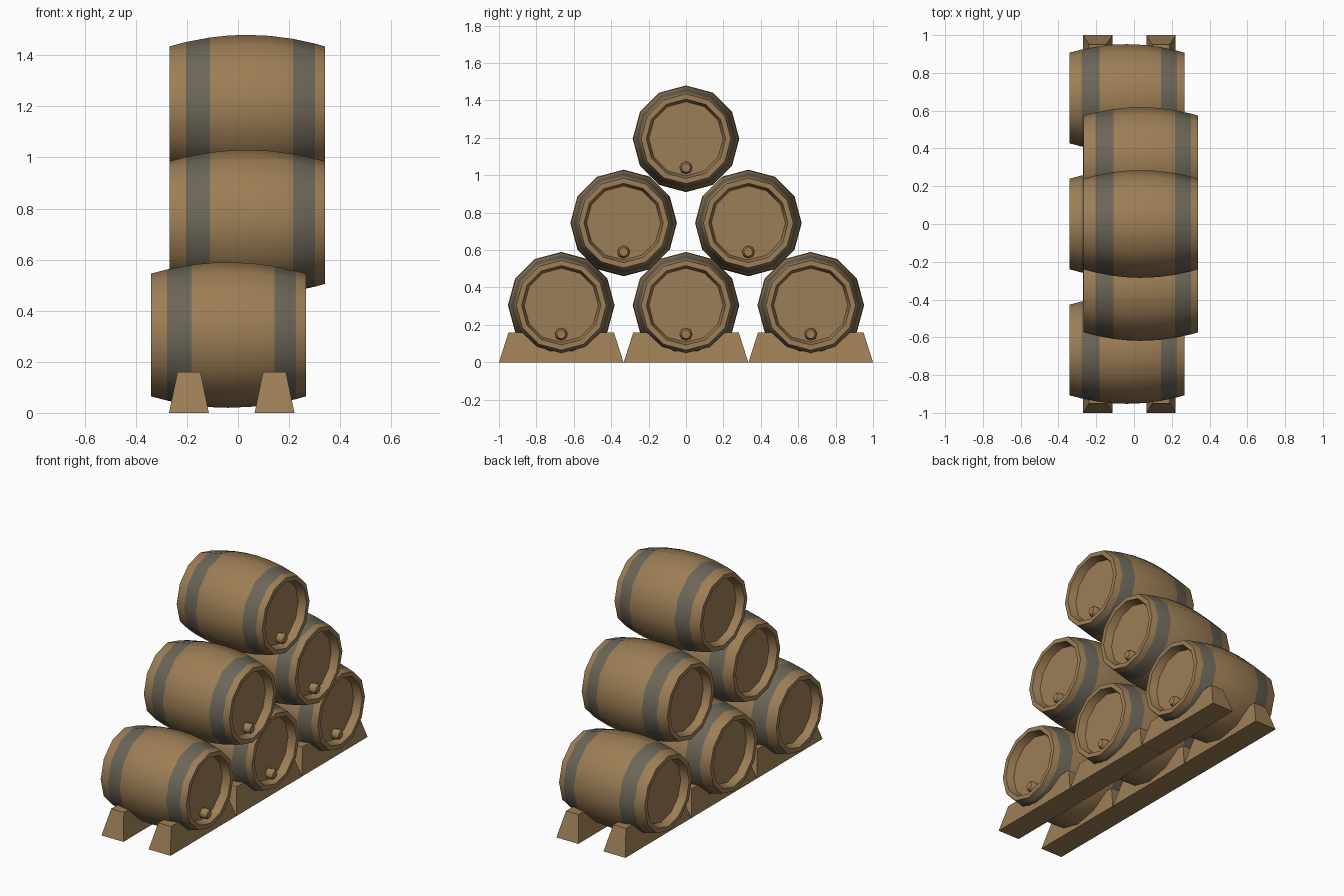
import bpy, bmesh, math
from mathutils import Vector

if "Cube" in bpy.data.objects:
    bpy.data.objects.remove(bpy.data.objects["Cube"])

SIDES = 12
HALF = 0.304      # half barrel length
BULGE = 0.285     # radius at the middle
HEAD = 0.24       # radius at the ends


def material(name, rgb):
    m = bpy.data.materials.new(name)
    m.diffuse_color = (*rgb, 1)
    m.use_nodes = True
    m.node_tree.nodes["Principled BSDF"].inputs["Base Color"].default_value = m.diffuse_color
    return m


wood = material("oak_wood", (0.335, 0.208, 0.092))
iron = material("iron_hoop", (0.150, 0.132, 0.097))


def finish(name, bm, mats, angle):
    bmesh.ops.recalc_face_normals(bm, faces=bm.faces)
    for f in bm.faces:
        f.smooth = True
    me = bpy.data.meshes.new(name)
    bm.to_mesh(me)
    bm.free()
    me.set_sharp_from_angle(angle=math.radians(angle))
    for m in mats:
        me.materials.append(m)
    ob = bpy.data.objects.new(name, me)
    bpy.context.collection.objects.link(ob)
    return ob


def stave_radius(x):
    return BULGE - (BULGE - HEAD) * (x / HALF) ** 2


def barrel(name, cx, cy, cz):
    # profile along the axis: recessed head, rim, bulging staves, rim, head
    xs = [-HALF, -0.24, -0.145, -0.07, 0, 0.09, 0.18, 0.265, HALF]
    prof = [(-HALF + 0.05, 0.198), (-HALF, 0.212)]
    prof += [(x, stave_radius(x)) for x in xs]
    prof += [(HALF, 0.212), (HALF - 0.05, 0.198)]
    bm = bmesh.new()
    rings = []
    for x, r in prof:
        rings.append([bm.verts.new((cx + x,
                                    cy + r * math.sin(2 * math.pi * i / SIDES),
                                    cz + r * math.cos(2 * math.pi * i / SIDES)))
                      for i in range(SIDES)])
    for k in range(len(rings) - 1):
        a, b = rings[k], rings[k + 1]
        mid = (prof[k][0] + prof[k + 1][0]) / 2
        on_stave = 2 <= k < len(rings) - 3
        hoop = on_stave and (-0.24 < mid < -0.145 or 0.18 < mid < 0.265)
        for i in range(SIDES):
            j = (i + 1) % SIDES
            f = bm.faces.new((a[i], a[j], b[j], b[i]))
            f.material_index = 1 if hoop else 0
    bm.faces.new(rings[0])
    bm.faces.new(rings[-1])
    finish(name, bm, [wood, iron], 40)


def tap(name, cx, cy, cz):
    # short tapered plug low on the front head
    bm = bmesh.new()
    prof = [(HALF - 0.06, 0.030), (HALF - 0.02, 0.034), (HALF - 0.004, 0.024)]
    rings = [[bm.verts.new((cx + x,
                            cy + r * math.sin(math.pi * i / 4),
                            cz - 0.155 + r * math.cos(math.pi * i / 4)))
              for i in range(8)] for x, r in prof]
    for a, b in zip(rings, rings[1:]):
        for i in range(8):
            bm.faces.new((a[i], a[i - 1], b[i - 1], b[i]))
    bm.faces.new(rings[0])
    bm.faces.new(rings[-1])
    finish(name, bm, [wood], 50)


def stand(name, cx, cy):
    # trapezoid beam with a cradle hollow hidden under the barrel
    top, half_y = 0.16, 0.333
    outline = [(-half_y, 0), (-0.282, top), (-0.2, top), (-0.14, 0.098), (-0.06, 0.06),
               (0.06, 0.06), (0.14, 0.098), (0.2, top), (0.282, top), (half_y, 0)]
    bm = bmesh.new()
    sides = []
    for s in (-1, 1):
        sides.append([bm.verts.new((cx + s * (0.078 - 0.033 * z / top), cy + y, z))
                      for y, z in outline])
    n = len(outline)
    for i in range(n):
        j = (i + 1) % n
        bm.faces.new((sides[0][i], sides[0][j], sides[1][j], sides[1][i]))
    bm.faces.new(sides[0])
    bm.faces.new(sides[1])
    finish(name, bm, [wood], 30)


# pyramid of barrels: three, two, one
rows = [(3, -0.037, 0.305), (2, 0.036, 0.745), (1, 0.036, 1.195)]
for r, (count, x, z) in enumerate(rows):
    for i in range(count):
        y = (i - (count - 1) / 2) * 0.667
        barrel(f"barrel_row{r + 1}_{i + 1}", x, y, z)
        tap(f"tap_row{r + 1}_{i + 1}", x, y, z)

# two lines of stands under the bottom row
for side, x in (("back", -0.192), ("tap", 0.143)):
    for i in range(3):
        stand(f"stand_{side}_side_{i + 1}", x, (i - 1) * 0.667)
